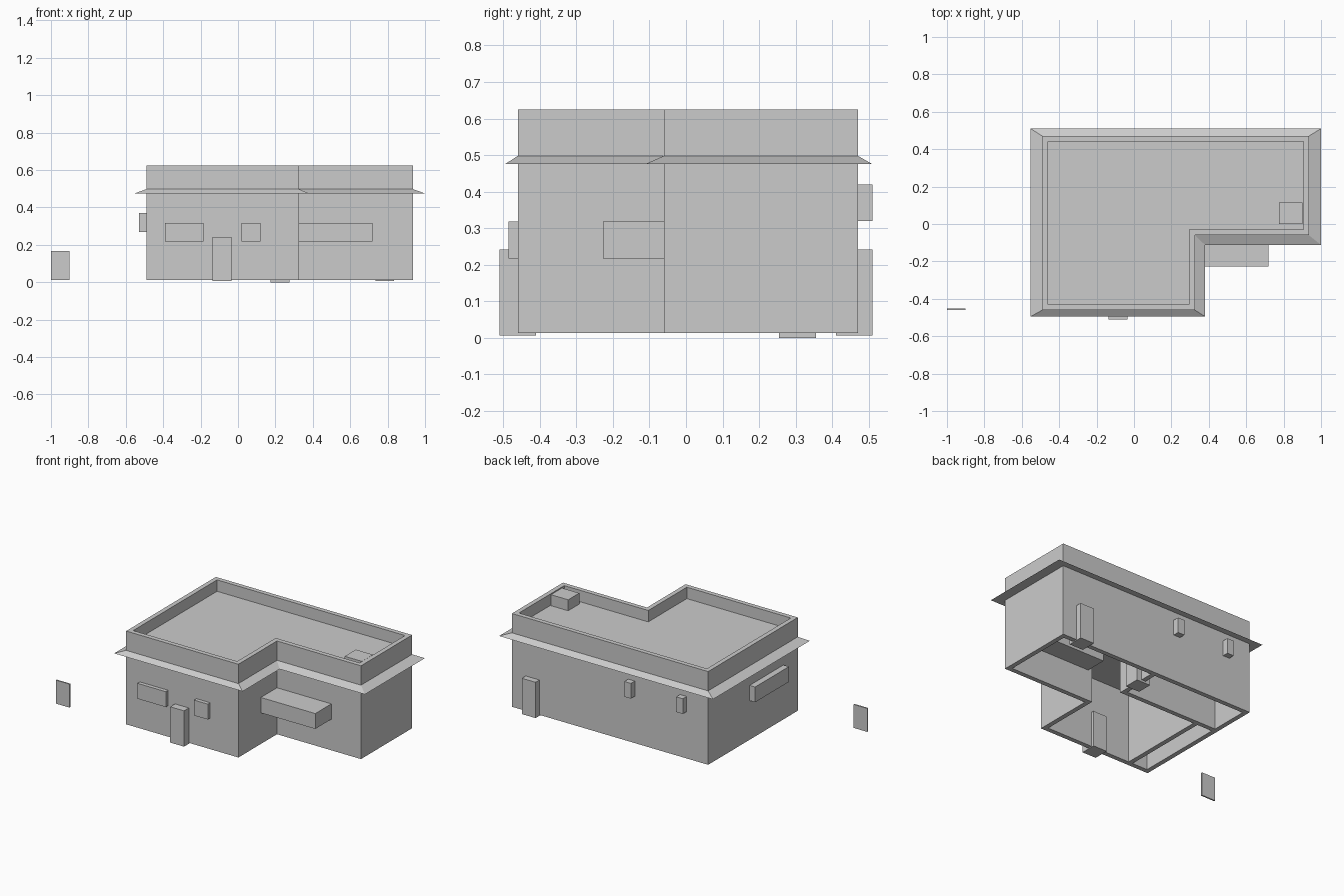
import bpy, bmesh

if "Cube" in bpy.data.objects:
    bpy.data.objects.remove(bpy.data.objects["Cube"])


def finish(name, bm):
    bmesh.ops.recalc_face_normals(bm, faces=bm.faces)
    me = bpy.data.meshes.new(name)
    bm.to_mesh(me)
    bm.free()
    ob = bpy.data.objects.new(name, me)
    bpy.context.collection.objects.link(ob)
    return ob


def box(name, x0, x1, y0, y1, z0, z1):
    bm = bmesh.new()
    bmesh.ops.create_cube(bm, size=1)
    for v in bm.verts:
        v.co = (x0 if v.co.x < 0 else x1, y0 if v.co.y < 0 else y1,
                z0 if v.co.z < 0 else z1)
    return finish(name, bm)


def l_loop(x0, x1, y0, y1, nx, ny):
    """L-shaped outline with the notch at front right."""
    return [(x0, y0), (nx, y0), (nx, ny), (x1, ny), (x1, y1), (x0, y1)]


def loft(name, sections, ring):
    """Join (outline, z) sections; closed ring or capped solid."""
    bm = bmesh.new()
    loops = [[bm.verts.new((x, y, z)) for x, y in pts] for pts, z in sections]
    pairs = list(zip(loops, loops[1:]))
    if ring:
        pairs.append((loops[-1], loops[0]))
    else:
        bm.faces.new(loops[0])
        bm.faces.new(loops[-1])
    for a, b in pairs:
        for i in range(6):
            j = (i + 1) % 6
            bm.faces.new((a[i], a[j], b[j], b[i]))
    return finish(name, bm)


BASE, CEIL, ROOF, TOP = 0.013, 0.475, 0.55, 0.625
outer = l_loop(-0.49, 0.935, -0.46, 0.47, 0.325, -0.06)
inner = l_loop(-0.46, 0.905, -0.43, 0.44, 0.295, -0.03)
eave = l_loop(-0.553, 1.0, -0.495, 0.51, 0.38, -0.112)

# Shell: walls with parapet, roof slab, sloped eave
loft("outer_walls", [(outer, BASE), (outer, TOP), (inner, TOP), (inner, BASE)], True)
loft("roof_slab", [(inner, CEIL), (inner, ROOF)], False)
loft("eave", [(outer, CEIL), (eave, CEIL), (outer, 0.498)], True)

# Interior partitions
box("partition_long", -0.46, 0.24, 0.16, 0.19, BASE, CEIL)
box("partition_back", 0.21, 0.24, 0.19, 0.44, BASE, CEIL)
box("partition_front", -0.35, -0.32, -0.43, 0.16, BASE, CEIL)

# Doors: (name, centre x, centre y, bottom)
for name, x, y, z in (("front_door", -0.085, -0.46, 0.007),
                      ("back_door", 0.785, 0.46, 0.007),
                      ("inner_door", 0.225, 0.305, 0.0)):
    box(name, x - 0.05, x + 0.05, y - 0.05, y + 0.05, z, z + 0.235)

# Windows, set through the walls
box("front_window_wide", -0.39, -0.185, -0.485, -0.435, 0.217, 0.318)
box("front_window_small", 0.02, 0.12, -0.485, -0.435, 0.217, 0.318)
box("service_window", 0.325, 0.72, -0.227, 0.11, 0.217, 0.318)
box("left_window", -0.53, -0.45, -0.31, 0.04, 0.27, 0.37)
for i, x in enumerate((0.067, -0.31)):
    box("back_window_%d" % (i + 1), x - 0.024, x + 0.024, 0.43, 0.51, 0.32, 0.42)

# Rooftop unit and free-standing panel
box("roof_unit", 0.775, 0.9, 0.0, 0.115, ROOF, 0.622)
box("sign_panel", -1.0, -0.9, -0.461, -0.452, 0.013, 0.167)
